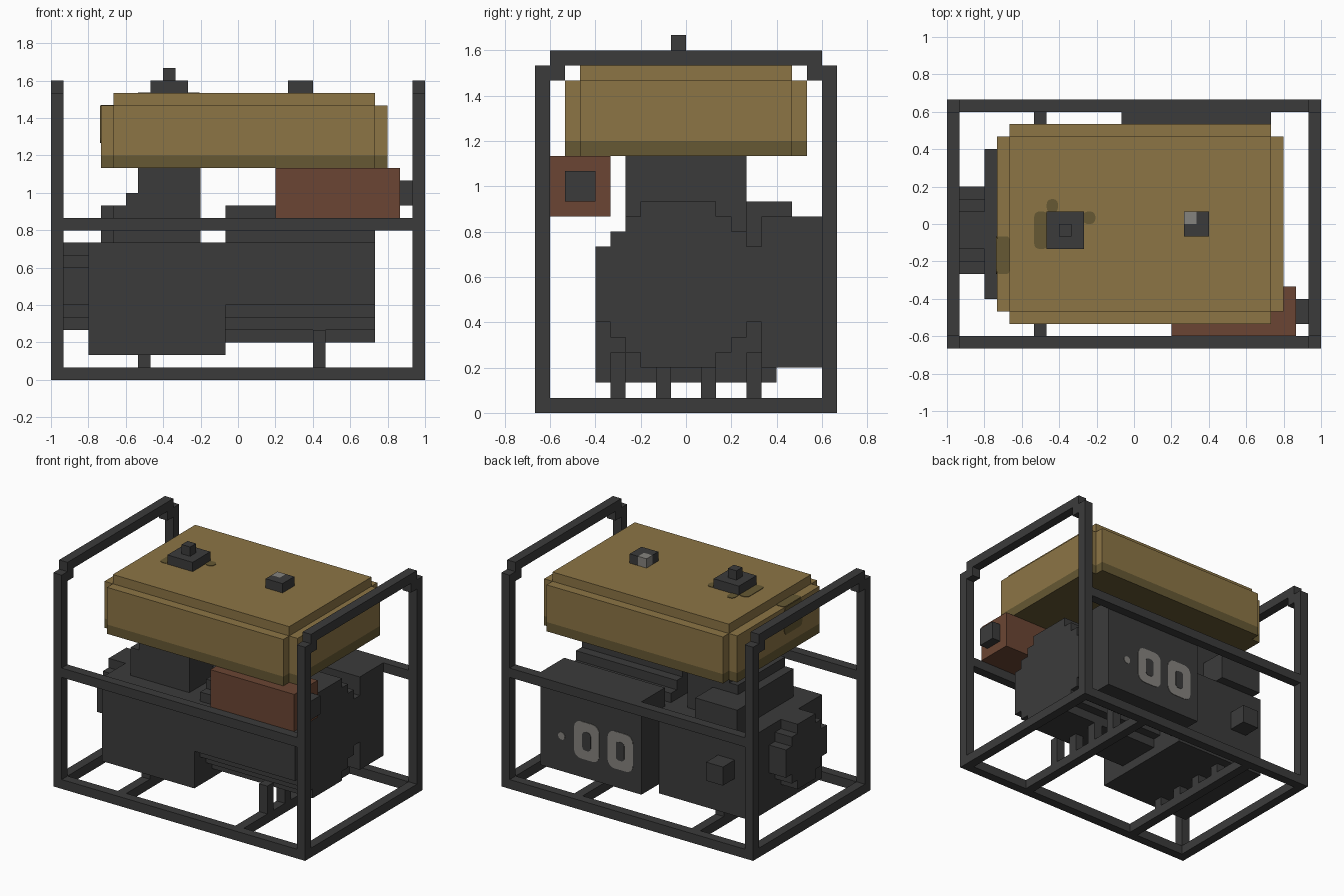
import bpy, bmesh, math
from mathutils import Vector

U = 1 / 15  # one building block

cube = bpy.data.objects.get("Cube")
if cube:
    bpy.data.objects.remove(cube, do_unlink=True)


def material(name, color):
    m = bpy.data.materials.new(name)
    m.use_nodes = True
    m.diffuse_color = (*color, 1)
    bsdf = m.node_tree.nodes["Principled BSDF"]
    bsdf.inputs["Base Color"].default_value = (*color, 1)
    bsdf.inputs["Roughness"].default_value = 0.9
    return m


GREY = material("dark grey metal", (0.044, 0.044, 0.044))
TAN = material("tan paint", (0.262, 0.178, 0.06))
STAIN = material("stained tan", (0.133, 0.098, 0.033))
RUST = material("rusty brown", (0.147, 0.06, 0.033))
PALE = material("pale grey", (0.235, 0.227, 0.21))


def finish(name, bm, mat):
    bmesh.ops.recalc_face_normals(bm, faces=bm.faces)
    bmesh.ops.scale(bm, vec=(U, U, U), verts=bm.verts)
    mesh = bpy.data.meshes.new(name)
    bm.to_mesh(mesh)
    bm.free()
    mesh.materials.append(mat)
    ob = bpy.data.objects.new(name, mesh)
    bpy.context.scene.collection.objects.link(ob)
    return ob


def boxes(name, spans, mat=GREY):
    """One object from boxes given as (x range, y range, z range)."""
    bm = bmesh.new()
    for span in spans:
        verts = bmesh.ops.create_cube(bm, size=1)["verts"]
        for v in verts:
            v.co = Vector([lo if c < 0 else hi for c, (lo, hi) in zip(v.co, span)])
    return finish(name, bm, mat)


def prism(name, outline, axis, lo, hi, mat=GREY):
    """Extrude a flat outline along the x, y or z axis."""
    bm = bmesh.new()

    def place(p):
        c = list(p)
        c.insert(axis, lo)
        return bm.verts.new(c)

    face = bm.faces.new([place(p) for p in outline])
    out = bmesh.ops.extrude_face_region(bm, geom=[face])["geom"]
    shift = [0, 0, 0]
    shift[axis] = hi - lo
    bmesh.ops.translate(bm, vec=shift, verts=[g for g in out if isinstance(g, bmesh.types.BMVert)])
    return finish(name, bm, mat)


def stepped(a0, a1, b0, b1, steps):
    """Rectangle whose corners are cut in unit stairs."""
    corner = []
    for i in range(steps):
        corner += [(i, steps - i), (i + 1, steps - i)]
    corner.append((steps, 0))
    low_left = [(a0 + a, b0 + b) for a, b in corner]
    low_right = [(a1 - a, b0 + b) for a, b in reversed(corner)]
    top_right = [(a1 - a, b1 - b) for a, b in corner]
    top_left = [(a0 + a, b1 - b) for a, b in reversed(corner)]
    return low_left + low_right + top_right + top_left


def rounded(a0, a1, b0, b1, r):
    """Rectangle with round corners."""
    pts = []
    centres = [(a1 - r, b1 - r), (a0 + r, b1 - r), (a0 + r, b0 + r), (a1 - r, b0 + r)]
    for quarter, (ca, cb) in enumerate(centres):
        for k in range(5):
            t = (quarter + k / 4) * math.pi / 2
            pts.append((ca + r * math.cos(t), cb + r * math.sin(t)))
    return pts


# Tube frame: base, rails, end hoops
rails = []
for lo, hi in ((-10, -9), (9, 10)):
    rails.append(((-14, 14), (lo, hi), (0, 1)))
    rails.append(((-14, 14), (lo, hi), (12, 13)))
boxes("side_rails", rails)
for side, x in (("right", (-15, -14)), ("left", (14, 15))):
    boxes(side + "_end_hoop", [
        (x, (-10, -9), (0, 23)), (x, (9, 10), (0, 23)),
        (x, (-9, 9), (0, 1)), (x, (-9, 9), (23, 24)),
        (x, (-9, -8), (22, 23)), (x, (8, 9), (22, 23))])

# Cross members with mounts up to the motor and the alternator
for name, x, top in (("engine", -8, 2), ("alternator", 6, 4)):
    bar = (x, x + 1)
    boxes(name + "_cross_member", [(bar, (-9, 9), (0, 1))])
    boxes(name + "_mounts", [(bar, (y, y + 1), (1, top)) for y in (-5, -2, 1, 4)])

# Engine
boxes("engine_block", [((-12, -1), (-6, 6), (2, 11))])
boxes("cylinder", [((-8, -3), (-4, 4), (11, 17)),
                   ((-10, -8), (-4, 4), (11, 14)),
                   ((-9, -8), (-4, 4), (14, 15))])
boxes("air_filter", [((-11, -6), (4, 7), (11, 14))])
boxes("fuel_valve", [((-10, -8), (6, 8), (6, 8))])
prism("recoil_starter", stepped(-4, 3, 4, 11, 2), 0, -14, -12)

# Alternator and control box
prism("alternator", stepped(-6, 5, 3, 14, 3), 0, -1, 11)
boxes("control_box", [((-1, 11), (5, 9), (3, 13))])
for i, x in enumerate((0, 4)):
    prism(f"outlet_{i}", rounded(x, x + 3, 5, 9, 0.8), 1, 9, 9.05, PALE)
    prism(f"outlet_slot_{i}", rounded(x + 1, x + 2, 6, 8, 0.35), 1, 9.02, 9.09)
prism("indicator", rounded(8.1, 8.9, 6.4, 7.2, 0.39), 1, 9, 9.05, PALE)

# Exhaust
boxes("muffler", [((3, 13), (-9, -5), (13, 17))], RUST)
boxes("exhaust_pipe", [((13, 14), (-8, -6), (14, 16))])

# Fuel tank
plan = stepped(-11, 12, -8, 8, 1)
prism("tank_body", plan, 2, 18, 22, TAN)
prism("tank_lower_band", plan, 2, 17, 18, STAIN)
boxes("tank_top", [((-10, 11), (-7, 7), (22, 23))], TAN)

# Fuel cap and gauge
boxes("fuel_cap", [((-7, -4), (-2, 1), (23, 24)), ((-6, -5), (-1, 0), (24, 25))])
boxes("fuel_gauge", [((4, 6), (-1, 0), (23, 24)), ((5, 6), (0, 1), (23, 24))])
boxes("gauge_window", [((4, 5), (0, 1), (23, 24))], PALE)

# Fuel stains around the cap and down the end of the tank
for i, (x0, x1, y0, y1) in enumerate(((-8, -6.9, -2, 1), (-7, -6.1, 0.9, 2), (-4.1, -3.1, 0, 1))):
    prism(f"cap_stain_{i}", rounded(x0, x1, y0, y1, 0.4), 2, 23, 23.05, STAIN)
prism("ledge_stain", rounded(-11, -10, -4, -1, 0.2), 2, 22, 22.05, STAIN)
prism("end_stain", rounded(-4, -1, 19, 22, 0.4), 0, -11.05, -11, STAIN)
